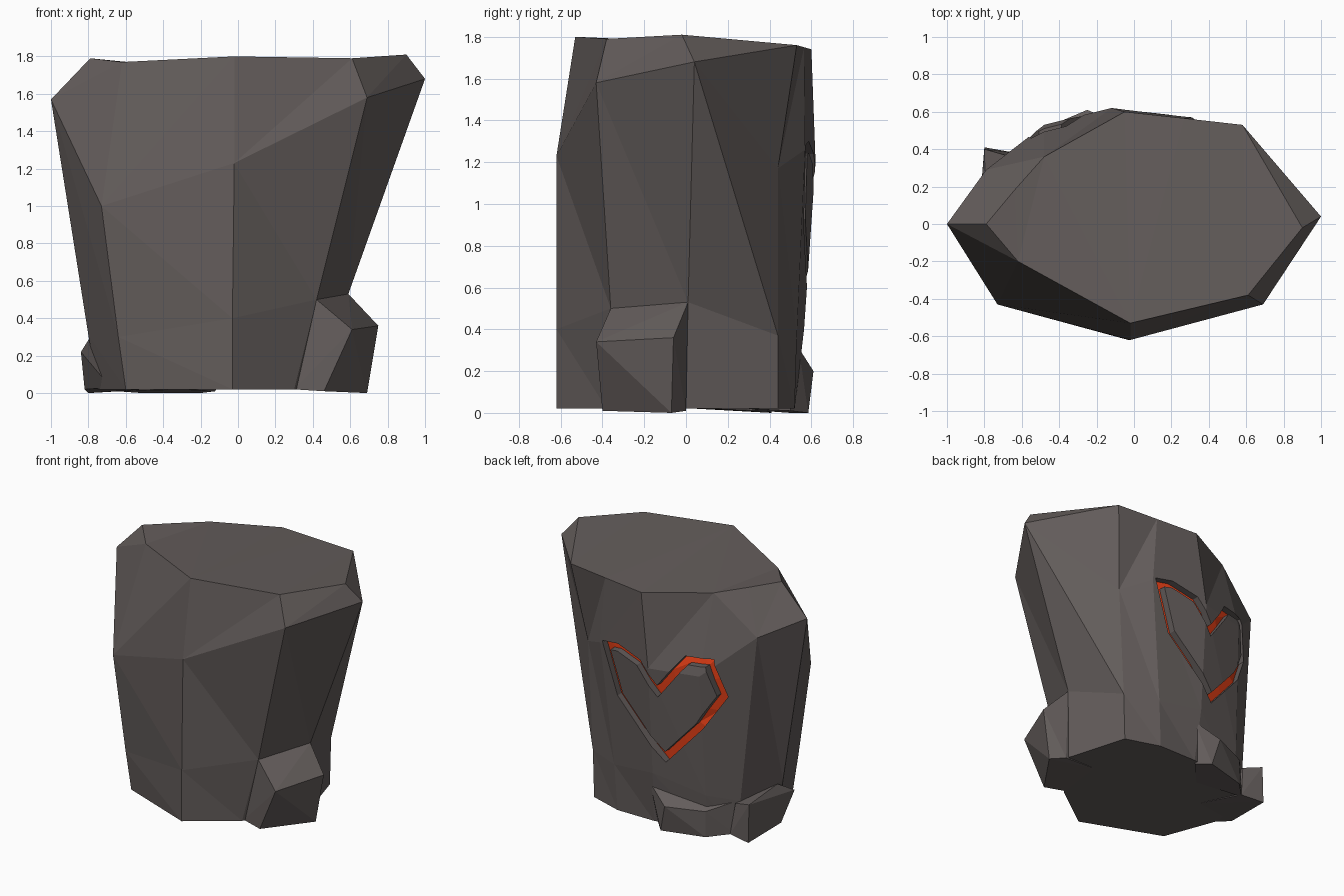
import bpy, bmesh
from mathutils import Vector
from mathutils.bvhtree import BVHTree

if "Cube" in bpy.data.objects:
    bpy.data.objects.remove(bpy.data.objects["Cube"])


def material(name, rgb):
    m = bpy.data.materials.new(name)
    m.diffuse_color = (*rgb, 1)
    m.use_nodes = True
    m.node_tree.nodes["Principled BSDF"].inputs["Base Color"].default_value = m.diffuse_color
    return m


stone = material("dark_stone", (0.125, 0.108, 0.104))
ember = material("ember_orange", (0.8, 0.05, 0.008))


def finish(bm, name):
    bmesh.ops.recalc_face_normals(bm, faces=bm.faces)
    me = bpy.data.meshes.new(name)
    bm.to_mesh(me)
    bm.free()
    me.materials.append(stone)
    me.materials.append(ember)
    ob = bpy.data.objects.new(name, me)
    bpy.context.collection.objects.link(ob)
    return ob


def hull(name, pts):
    bm = bmesh.new()
    for p in pts:
        bm.verts.new(p)
    res = bmesh.ops.convex_hull(bm, input=bm.verts)
    junk = {g for g in res["geom_interior"] + res["geom_unused"]
            if isinstance(g, bmesh.types.BMVert)}
    bmesh.ops.delete(bm, geom=list(junk), context='VERTS')
    bmesh.ops.dissolve_limit(bm, angle_limit=0.02, verts=bm.verts, edges=bm.edges)
    return finish(bm, name)


# Boulder: columns run anticlockwise, each from the top rim to the base
columns = [
    [(-.79, 0, 1.79), (-1, 0, 1.57), (-.80, 0, .31), (-.75, 0, .02)],            # left
    [(-.62, -.20, 1.77), (-.73, -.43, 1.0), (-.64, -.41, .3), (-.60, -.40, .02)],
    [(-.02, -.53, 1.80), (-.02, -.62, 1.23), (-.03, -.62, .40), (-.03, -.62, .02)],  # front
    [(.61, -.38, 1.79), (.69, -.43, 1.58), (.42, -.36, .50), (.30, -.38, .02)],
    [(.90, -.02, 1.81), (1, .04, 1.68), (.59, .01, .53), (.58, 0, .02)],         # right
    [(.58, .53, 1.76), (.50, .44, 1.17), (.46, .44, .37), (.45, .44, .02)],
    [(.27, .565, 1.75), (.31, .57, 1.26), (.22, .53, .36), (.2, .52, .02)],
    [(-.05, .60, 1.74), (-.12, .62, 1.20), (-.12, .565, .40), (-.1, .52, .02)],  # back
    [(-.48, .36, 1.76), (-.48, .53, 1.20), (-.5, .48, .30), (-.5, .45, .02)],
    [(-.64, .18, 1.775), (-.79, .29, 1.48), (-.68, .33, .25), (-.66, .33, .02)],
]
bm = bmesh.new()
cols = [[bm.verts.new(p) for p in c] for c in columns]
n = len(cols)
for i in range(n):
    for k in range(3):
        a, d = cols[i][k], cols[i][k + 1]
        b, c = cols[(i + 1) % n][k], cols[(i + 1) % n][k + 1]
        if k == 0 and i != 8:
            bm.faces.new((a, d, b))
            bm.faces.new((d, c, b))
        else:
            bm.faces.new((a, d, c))
            bm.faces.new((a, c, b))
caps = [bm.faces.new([c[0] for c in cols]),
        bm.faces.new([c[3] for c in reversed(cols)])]
bmesh.ops.triangulate(bm, faces=caps)
bmesh.ops.recalc_face_normals(bm, faces=bm.faces)
tree = BVHTree.FromBMesh(bm)
boulder = finish(bm, "boulder")

# Heart outline (x, z) on the back, with an inset copy for the groove width
outline = [Vector(p) for p in (
    (.29, 1.28), (.15, 1.30), (-.05, 1.24), (-.18, 1.08), (-.36, 1.32),
    (-.55, 1.32), (-.63, 1.04), (-.49, .80), (-.22, .50), (.17, .90))]


def inset(pts, w):
    out = []
    for i, p in enumerate(pts):
        e1 = (p - pts[i - 1]).normalized()
        e2 = (pts[(i + 1) % len(pts)] - p).normalized()
        n1, n2 = Vector((-e1.y, e1.x)), Vector((-e2.y, e2.x))
        out.append(p + (n1 + n2) * w / (1 + n1.dot(n2)))
    return out


def subdivide(pts):
    out = []
    for i, p in enumerate(pts):
        q = pts[(i + 1) % len(pts)]
        out += [p, (p + q) / 2]
    return out


def floor_y(p):
    hit = tree.ray_cast(Vector((p.x, 3, p.y)), Vector((0, -1, 0)))[0]
    return (hit.y if hit else .5) - .05


# Groove cutter: a heart-shaped ring whose floor follows the stone
bm = bmesh.new()
rings = []
for pts in (subdivide(outline), subdivide(inset(outline, .055))):
    rings.append([bm.verts.new((p.x, floor_y(p), p.y)) for p in pts])
    rings.append([bm.verts.new((p.x, .9, p.y)) for p in pts])
of, ot, inf, it = rings
m = len(of)
for i in range(m):
    j = (i + 1) % m
    for f in ((of[i], of[j], inf[j]), (of[i], inf[j], inf[i])):
        bm.faces.new(f).material_index = 1
    bm.faces.new((ot[i], it[i], it[j], ot[j]))
    bm.faces.new((of[i], ot[i], ot[j], of[j]))
    bm.faces.new((inf[i], inf[j], it[j], it[i]))
cutter = finish(bm, "heart_groove_cutter")
cutter.hide_render = True
cutter.hide_set(True)

cut = boulder.modifiers.new("heart_groove", 'BOOLEAN')
cut.operation = 'DIFFERENCE'
cut.solver = 'EXACT'
cut.object = cutter
bpy.context.view_layer.objects.active = boulder
bpy.ops.object.modifier_apply(modifier=cut.name)
bpy.data.objects.remove(cutter)

# Small rocks leaning against the base
hull("right_rock", [
    (.42, -.36, .50), (.59, .01, .53), (.75, -.06, .36), (.61, -.43, .34),
    (.46, -.40, .01), (.69, -.07, 0), (.60, 0, .01), (.30, -.36, .02), (.35, 0, .02)])
hull("left_rock", [
    (-.80, .40, .28), (-.84, -.08, .22), (-.82, .05, .02), (-.80, .41, 0),
    (-.66, .36, .24), (-.63, .38, .01), (-.68, -.1, .03), (-.79, .05, .30), (-.5, .1, .02)])
hull("back_rock", [
    (-.08, .54, .31), (-.66, .34, .25), (-.25, .61, .20), (-.51, .50, .19),
    (-.20, .585, 0), (-.51, .50, 0), (-.65, .36, .01), (-.12, .50, .01), (-.3, .3, .02)])
